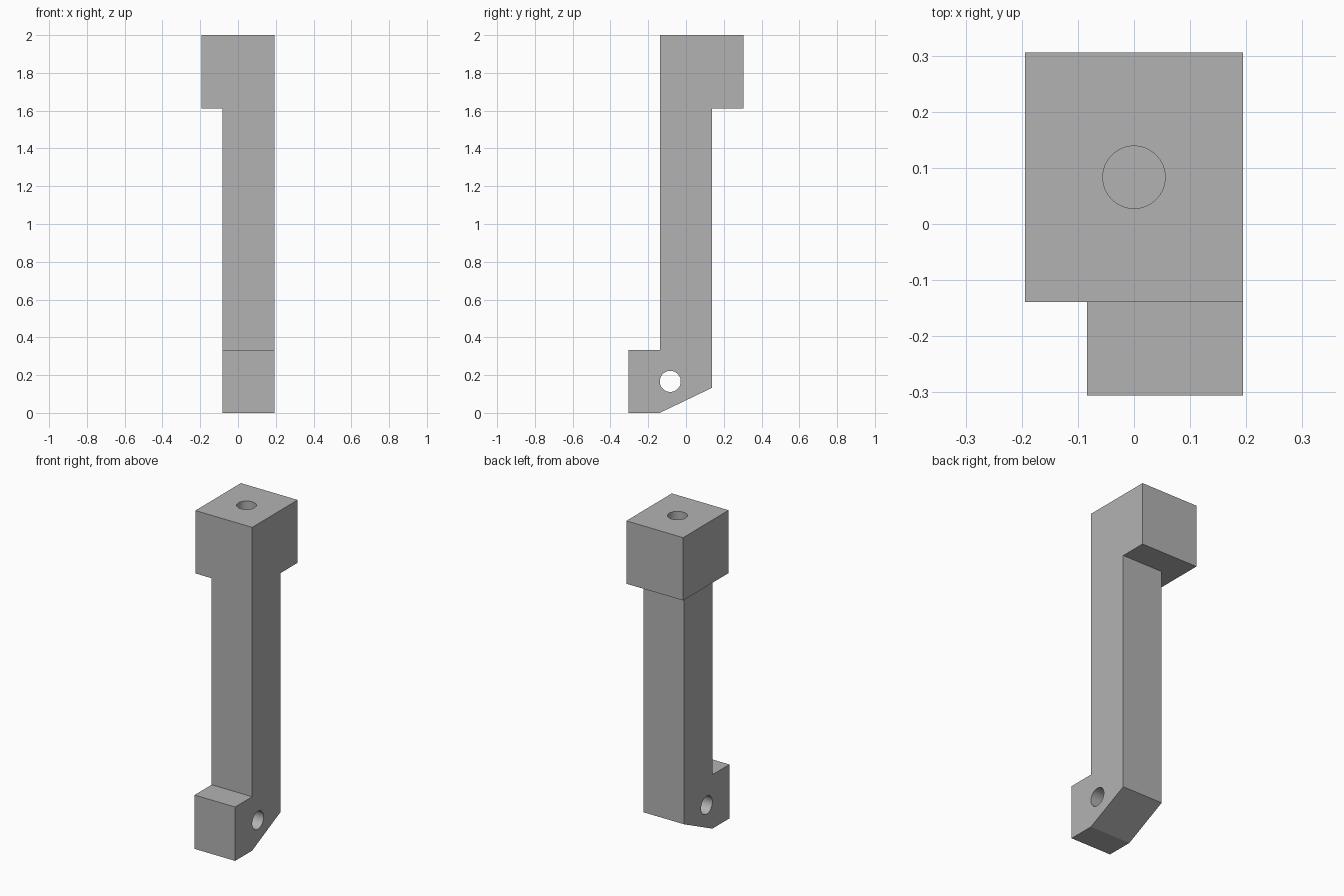
import bpy, bmesh, math
from mathutils import Vector

U = 1 / 18  # design unit: the arm is 36 units tall

if "Cube" in bpy.data.objects:
    bpy.data.objects.remove(bpy.data.objects["Cube"], do_unlink=True)

grey = bpy.data.materials.new("plain grey")
grey.use_nodes = True
colour = (0.45, 0.45, 0.45, 1)
grey.diffuse_color = colour
grey.node_tree.nodes["Principled BSDF"].inputs["Base Color"].default_value = colour


def extrude(bm, faces, dx):
    """Extrude a face region along x and return its new faces."""
    geom = bmesh.ops.extrude_face_region(bm, geom=faces)["geom"]
    verts = [g for g in geom if isinstance(g, bmesh.types.BMVert)]
    bmesh.ops.translate(bm, vec=(dx, 0, 0), verts=verts)
    return [g for g in geom if isinstance(g, bmesh.types.BMFace)]


# Side profile: shaft with stepped foot and sloped heel, head sharing its top edge
bm = bmesh.new()
side = 3.5 * U
shaft = [bm.verts.new((side, y * U, z * U)) for y, z in
         [(-2.5, 29), (-2.5, 6), (-5.5, 6), (-5.5, 0), (-2.5, 0), (2.5, 2.4), (2.5, 29)]]
head = [shaft[0], shaft[-1]] + [bm.verts.new((side, y * U, z * U)) for y, z in
                                [(5.5, 29), (5.5, 36), (-2.5, 36)]]
profile = [bm.faces.new(shaft), bm.faces.new(head)]

# Full-depth body, then the head alone continues sideways
caps = extrude(bm, profile, -5 * U)
head_cap = max(caps, key=lambda f: f.calc_center_median().z)
extrude(bm, [head_cap], -2 * U)
bmesh.ops.recalc_face_normals(bm, faces=bm.faces[:])
bmesh.ops.dissolve_limit(bm, angle_limit=0.01, verts=bm.verts[:], edges=bm.edges[:])
mesh = bpy.data.meshes.new("lever_arm")
bm.to_mesh(mesh)
bm.free()
mesh.materials.append(grey)
arm = bpy.data.objects.new("lever_arm", mesh)
bpy.context.collection.objects.link(arm)


def drill(name, centre, depth, rotation=(0, 0, 0)):
    """Cut a round hole of one unit radius."""
    bpy.ops.mesh.primitive_cylinder_add(vertices=64, radius=U, depth=depth * U,
                                        location=Vector(centre) * U, rotation=rotation)
    cutter = bpy.context.object
    cutter.name = name
    cutter.data.materials.append(grey)
    cutter.hide_render = True
    cutter.hide_set(True)
    cut = arm.modifiers.new(name, 'BOOLEAN')
    cut.operation = 'DIFFERENCE'
    cut.solver = 'EXACT'
    cut.object = cutter


# Blind screw hole in the head, pivot hole across the foot
drill("screw_hole_cutter", (0, 1.5, 36), 12)
drill("pivot_hole_cutter", (1, -1.5, 3), 8, (0, math.pi / 2, 0))

# Bake the holes and smooth their walls
bpy.ops.object.select_all(action='DESELECT')
arm.select_set(True)
bpy.context.view_layer.objects.active = arm
for modifier in list(arm.modifiers):
    cutter = modifier.object
    bpy.ops.object.modifier_apply(modifier=modifier.name)
    bpy.data.objects.remove(cutter, do_unlink=True)
bpy.ops.object.shade_smooth_by_angle(angle=math.radians(20))
